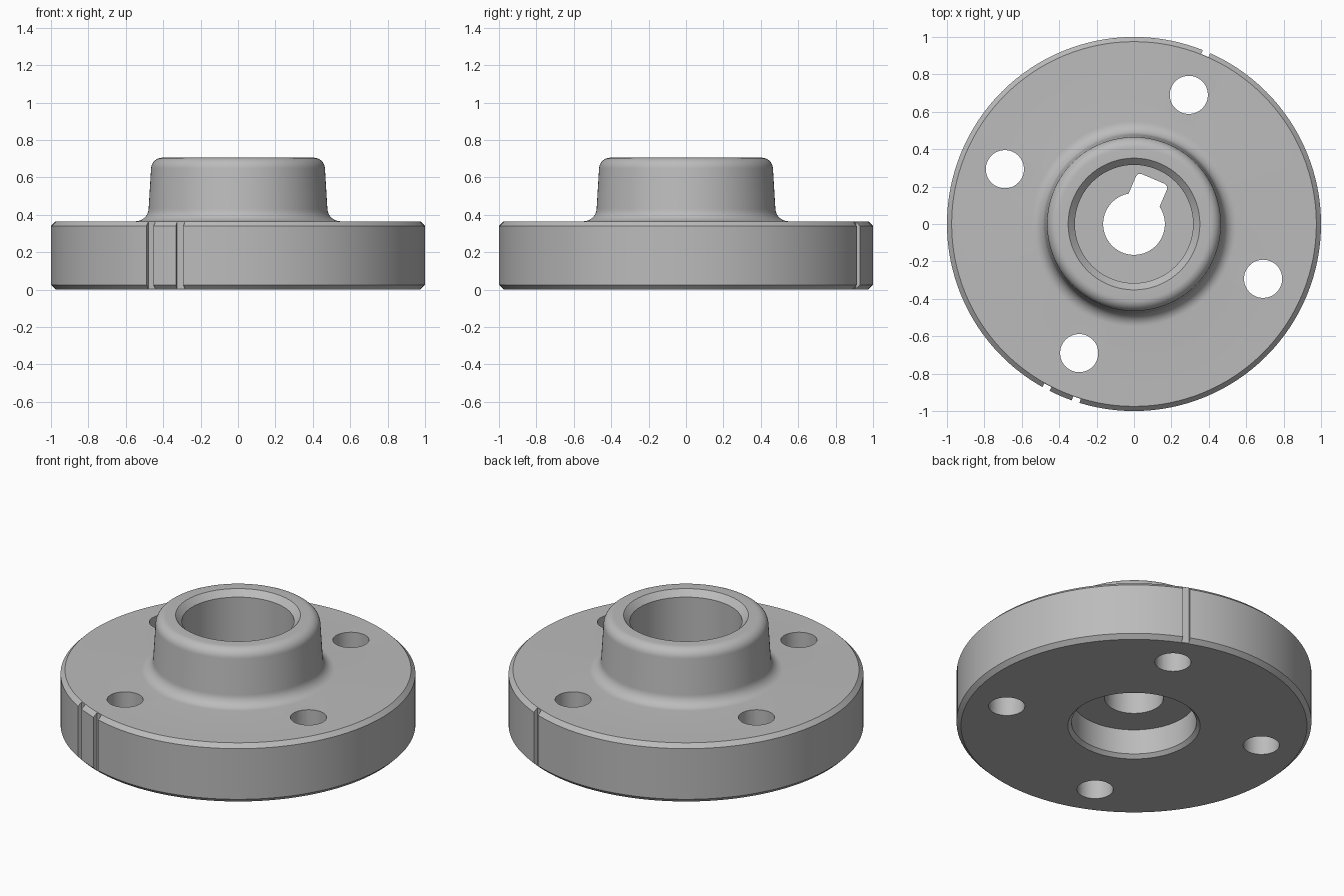
import bpy, bmesh, math
from mathutils import Matrix, Vector

cube = bpy.data.objects.get("Cube")
if cube:
    bpy.data.objects.remove(cube, do_unlink=True)

metal = bpy.data.materials.new("grey metal")
metal.use_nodes = True
grey = (0.5, 0.5, 0.5, 1)
metal.diffuse_color = grey
metal.node_tree.nodes["Principled BSDF"].inputs["Base Color"].default_value = grey

KEY_ANGLE = math.radians(67)


def make_object(name, bm):
    bmesh.ops.recalc_face_normals(bm, faces=bm.faces)
    mesh = bpy.data.meshes.new(name)
    bm.to_mesh(mesh)
    bm.free()
    mesh.materials.append(metal)
    obj = bpy.data.objects.new(name, mesh)
    bpy.context.collection.objects.link(obj)
    return obj


def arc(r, z, radius, start, end, steps=8):
    angles = [math.radians(start + (end - start) * i / steps) for i in range(steps + 1)]
    return [(r + radius * math.cos(a), z + radius * math.sin(a)) for a in angles]


def lathe(name, profile, segments=128):
    bm = bmesh.new()
    verts = [bm.verts.new((r, 0, z)) for r, z in profile]
    edges = [bm.edges.new((a, b)) for a, b in zip(verts, verts[1:] + verts[:1])]
    bmesh.ops.spin(bm, geom=verts + edges, cent=(0, 0, 0), axis=(0, 0, 1),
                   angle=math.tau, steps=segments, use_duplicate=False)
    bmesh.ops.remove_doubles(bm, verts=bm.verts, dist=0.0001)
    return make_object(name, bm)


def box_cutter(name, angle, inner, outer, width, bevel=0):
    bm = bmesh.new()
    bmesh.ops.create_cube(bm, size=1)
    bmesh.ops.scale(bm, vec=(outer - inner, width, 2), verts=bm.verts)
    bmesh.ops.translate(bm, vec=((inner + outer) / 2, 0, 0.3), verts=bm.verts)
    if bevel:
        corners = [e for e in bm.edges
                   if all(v.co.x > outer - 0.001 for v in e.verts)
                   and abs(e.verts[0].co.z - e.verts[1].co.z) > 1]
        bmesh.ops.bevel(bm, geom=corners, offset=bevel, segments=4,
                        profile=0.5, affect='EDGES')
    bmesh.ops.rotate(bm, matrix=Matrix.Rotation(angle, 3, 'Z'), verts=bm.verts)
    return make_object(name, bm)


def hole_cutter(name, angle, distance, radius):
    bm = bmesh.new()
    bmesh.ops.create_cone(bm, cap_ends=True, segments=48, radius1=radius, radius2=radius,
                          depth=2, matrix=Matrix.Translation(
                              Vector((distance * math.cos(angle), distance * math.sin(angle), 0.3))))
    return make_object(name, bm)


# Flange, hub, inner web and recesses as one turned section
profile = [(0.373, 0), (0.975, 0), (1, 0.025), (1, 0.34), (0.975, 0.365)]
profile += arc(0.548, 0.435, 0.07, 270, 183)
profile += arc(0.405, 0.645, 0.06, 3, 90)
profile += [(0.352, 0.705), (0.316, 0.669), (0.316, 0.34), (0.165, 0.34),
            (0.165, 0.177), (0.352, 0.177), (0.352, 0.021)]
flange = lathe("flanged_hub", profile)

# Keyway, bolt holes and rim marking grooves
cutters = [box_cutter("keyway_cutter", KEY_ANGLE, 0.08, 0.262, 0.18, 0.025)]
cutters += [hole_cutter("bolt_hole_cutter", KEY_ANGLE + i * math.pi / 2, 0.75, 0.102)
            for i in range(4)]
for degrees in (67.2, 241.9, 251.8):
    cutters.append(box_cutter("rim_groove_cutter", math.radians(degrees), 0.977, 1.1, 0.043))

for cutter in cutters:
    cutter.hide_render = True
    mod = flange.modifiers.new(cutter.name, 'BOOLEAN')
    mod.operation = 'DIFFERENCE'
    mod.solver = 'EXACT'
    mod.object = cutter

bpy.ops.object.select_all(action='DESELECT')
bpy.context.view_layer.objects.active = flange
flange.select_set(True)
for mod in list(flange.modifiers):
    bpy.ops.object.modifier_apply(modifier=mod.name)
for cutter in cutters:
    bpy.data.objects.remove(cutter, do_unlink=True)

bpy.ops.object.shade_smooth_by_angle(angle=math.radians(30))
